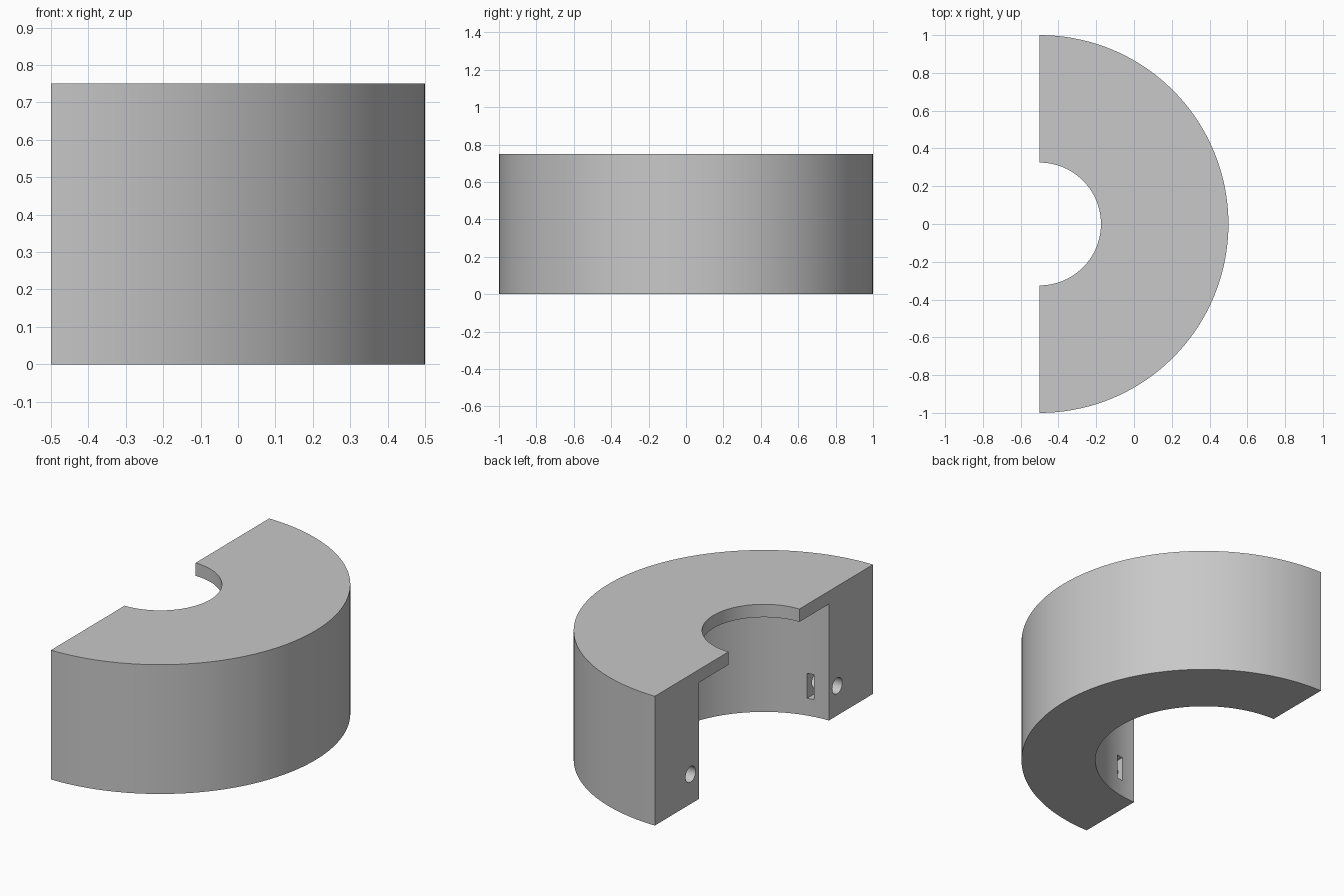
import bpy, bmesh, math

if "Cube" in bpy.data.objects:
    bpy.data.objects.remove(bpy.data.objects["Cube"], do_unlink=True)

CUT_X = -0.5      # plane of the flat split face
HOLE_Y, HOLE_Z = 0.672, 0.172
STEPS = 72

grey = bpy.data.materials.new("plain grey")
grey.use_nodes = True
colour = (0.58, 0.58, 0.58, 1)
grey.diffuse_color = colour
grey.node_tree.nodes["Principled BSDF"].inputs["Base Color"].default_value = colour

# Half collar: an L-shaped section (wall plus thin top lip) swept by half a turn
section = [(0.595, 0), (1, 0), (1, 0.75), (0.325, 0.75), (0.325, 0.675), (0.595, 0.675)]
bm = bmesh.new()
rings = []
for i in range(STEPS + 1):
    a = math.pi * (i / STEPS - 0.5)
    rings.append([bm.verts.new((CUT_X + r * math.cos(a), r * math.sin(a), z))
                  for r, z in section])
for r0, r1 in zip(rings, rings[1:]):
    for j in range(len(section)):
        k = (j + 1) % len(section)
        bm.faces.new((r0[j], r0[k], r1[k], r1[j]))
bm.faces.new(rings[0])
bm.faces.new(rings[-1])
bmesh.ops.recalc_face_normals(bm, faces=bm.faces)
mesh = bpy.data.meshes.new("half_collar")
bm.to_mesh(mesh)
bm.free()
mesh.materials.append(grey)
collar = bpy.data.objects.new("half_collar", mesh)
bpy.context.collection.objects.link(collar)


def cut(cutter):
    """Subtract the cutter from the collar and discard it."""
    cutter.hide_render = True
    cutter.data.materials.append(grey)
    mod = collar.modifiers.new("cut", 'BOOLEAN')
    mod.operation = 'DIFFERENCE'
    mod.solver = 'EXACT'
    mod.object = cutter
    bpy.ops.object.select_all(action='DESELECT')
    collar.select_set(True)
    bpy.context.view_layer.objects.active = collar
    bpy.ops.object.modifier_apply(modifier=mod.name)
    bpy.data.objects.remove(cutter, do_unlink=True)


for side in (-1, 1):
    # Blind bolt hole in the split face
    bpy.ops.mesh.primitive_cylinder_add(
        vertices=32, radius=0.046, depth=0.5,
        location=(CUT_X, side * HOLE_Y, HOLE_Z), rotation=(0, math.pi / 2, 0))
    cut(bpy.context.object)
    # Narrow nut slot opening into the bore
    bpy.ops.mesh.primitive_cube_add(size=1, location=(CUT_X + 0.11, side * 0.635, HOLE_Z))
    slot = bpy.context.object
    slot.scale = (0.04, 0.22, 0.145)
    bpy.context.view_layer.update()
    cut(slot)

bpy.ops.object.select_all(action='DESELECT')
collar.select_set(True)
bpy.context.view_layer.objects.active = collar
bpy.ops.object.shade_smooth_by_angle(angle=math.radians(30))
